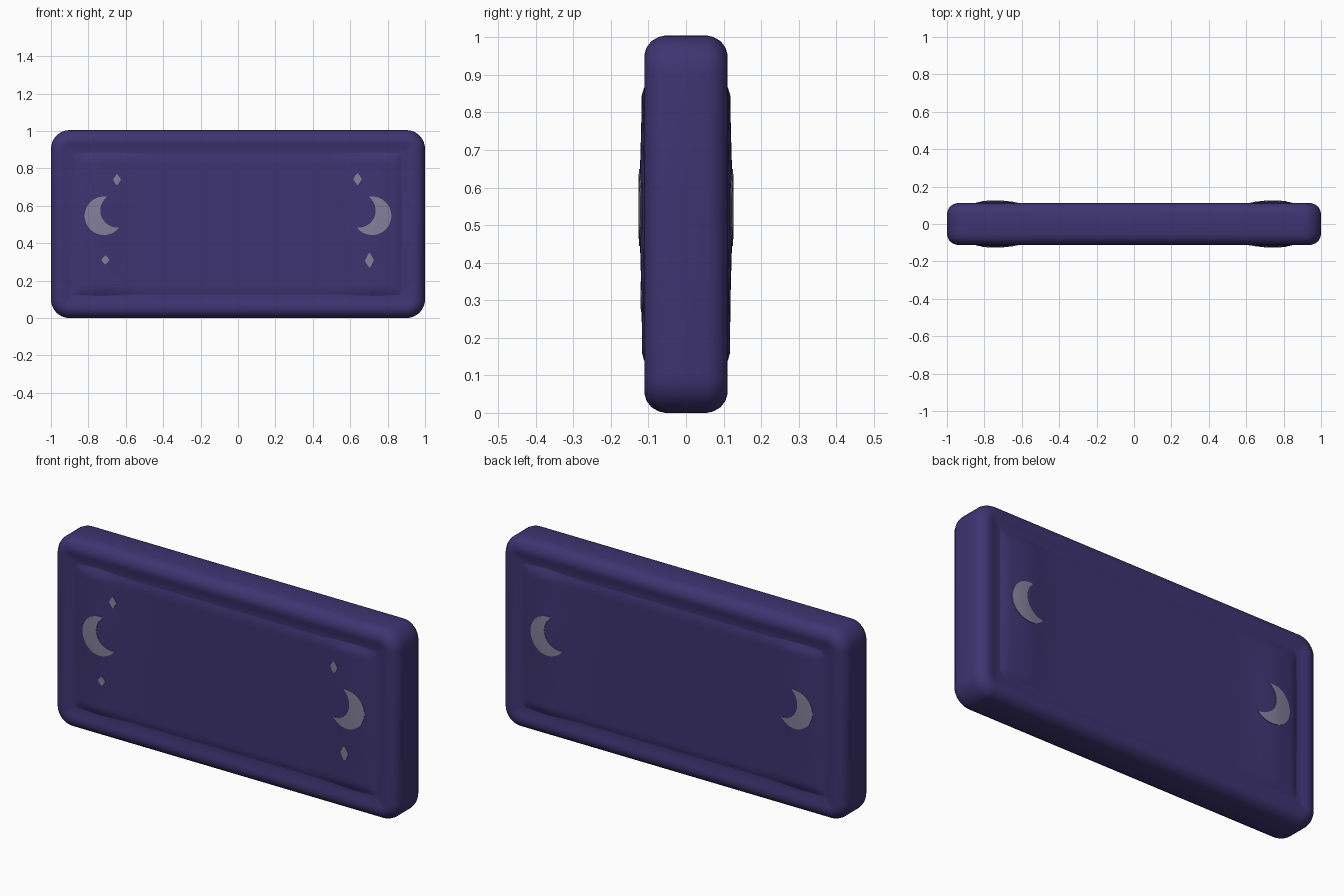
import bpy, bmesh, math

if "Cube" in bpy.data.objects:
    bpy.data.objects.remove(bpy.data.objects["Cube"])

HX, HZ, CZ = 1.0, 0.5025, 0.5025   # half width, half height, centre height


def material(name, rgb):
    m = bpy.data.materials.new(name)
    m.diffuse_color = (*rgb, 1)
    m.use_nodes = True
    m.node_tree.nodes["Principled BSDF"].inputs["Base Color"].default_value = m.diffuse_color
    return m


PURPLE = material("deep purple", (0.048, 0.034, 0.165))
GREY = material("pale lilac grey", (0.235, 0.215, 0.325))


def finish(name, bm, mat, smooth=True):
    bmesh.ops.recalc_face_normals(bm, faces=bm.faces)
    me = bpy.data.meshes.new(name)
    bm.to_mesh(me)
    bm.free()
    for p in me.polygons:
        p.use_smooth = smooth
    me.materials.append(mat)
    ob = bpy.data.objects.new(name, me)
    bpy.context.collection.objects.link(ob)
    return ob


def smoothstep(t):
    t = max(0.0, min(1.0, t))
    return t * t * (3 - 2 * t)


def height(x, z):
    """Distance of the puffy panel surface from the middle plane."""
    edge = min(0.9 - abs(x), 0.403 - abs(z - CZ))
    bulge = math.exp(-((abs(x) - 0.74) / 0.12) ** 2)
    bulge *= 0.6 + 0.4 * math.exp(-((z - 0.55) / 0.2) ** 2)
    return 0.095 + smoothstep(edge / 0.06) * (0.012 + 0.017 * bulge)


# Rounded slab with a soft rim and shallow groove: stacked rounded rectangles
half = [(0, 0.055), (0.004, 0.073), (0.015, 0.092), (0.032, 0.105),
        (0.052, 0.111), (0.072, 0.109), (0.09, 0.104), (0.11, 0.101), (0.13, 0.1)]
profile = [(d, -y) for d, y in reversed(half)] + half
bm = bmesh.new()
loops = []
for d, y in profile:
    r = max(0.1 - d, 0.015)
    ring = []
    for q, (sx, sz) in enumerate([(1, 1), (-1, 1), (-1, -1), (1, -1)]):
        for k in range(9):
            a = math.pi / 2 * (q + k / 8)
            ring.append(bm.verts.new((sx * (HX - d - r) + r * math.cos(a), y,
                                      CZ + sz * (HZ - d - r) + r * math.sin(a))))
    loops.append(ring)
for a, b in zip(loops, loops[1:]):
    for i in range(len(a)):
        j = (i + 1) % len(a)
        bm.faces.new((a[i], a[j], b[j], b[i]))
bm.faces.new(loops[0])
bm.faces.new(loops[-1])
finish("slab_body", bm, PURPLE)


# Puffy panels on both broad faces
def panel(name, side):
    bm = bmesh.new()
    nx, nz = 90, 40
    grid = []
    for i in range(nx + 1):
        x = -0.9 + 1.8 * i / nx
        zs = [CZ - 0.403 + 0.806 * k / nz for k in range(nz + 1)]
        grid.append([bm.verts.new((x, side * height(x, z), z)) for z in zs])
    for i in range(nx):
        for k in range(nz):
            bm.faces.new((grid[i][k], grid[i + 1][k], grid[i + 1][k + 1], grid[i][k + 1]))
    bmesh.ops.recalc_face_normals(bm, faces=bm.faces)
    if bm.faces[:][0].normal.y * side < 0:
        bmesh.ops.reverse_faces(bm, faces=bm.faces)
    me = bpy.data.meshes.new(name)
    bm.to_mesh(me)
    bm.free()
    for p in me.polygons:
        p.use_smooth = True
    me.materials.append(PURPLE)
    bpy.context.collection.objects.link(bpy.data.objects.new(name, me))


panel("front_panel", -1)
panel("back_panel", 1)


# Thin decal plate draped over a panel, spanned between two matching curves
def decal(name, inner, outer, side, steps=6):
    bm = bmesh.new()
    layers = []
    for lift in (0.003, -0.004):
        rows = []
        for (x0, z0), (x1, z1) in zip(inner, outer):
            row = []
            for s in range(steps + 1):
                t = s / steps
                x, z = x0 + (x1 - x0) * t, z0 + (z1 - z0) * t
                row.append(bm.verts.new((x, side * (height(x, z) + lift), z)))
            rows.append(row)
        layers.append(rows)
        for a, b in zip(rows, rows[1:]):
            for s in range(steps):
                bm.faces.new((a[s], a[s + 1], b[s + 1], b[s]))
    # side walls
    n = len(inner)
    rim = [(i, 0) for i in range(n)] + [(n - 1, s) for s in range(1, steps + 1)]
    rim += [(i, steps) for i in range(n - 2, -1, -1)] + [(0, s) for s in range(steps - 1, 0, -1)]
    top, low = layers
    for (i, s), (j, t) in zip(rim, rim[1:] + rim[:1]):
        bm.faces.new((top[i][s], top[j][t], low[j][t], low[i][s]))
    bmesh.ops.remove_doubles(bm, verts=bm.verts, dist=0.00005)
    finish(name, bm, GREY, smooth=False)


def arc(cx, cz, r, a0, a1, sx, n=32):
    pts = []
    for i in range(n + 1):
        a = math.radians(a0 + (a1 - a0) * i / n)
        pts.append((sx * (cx + r * math.cos(a)), cz + r * math.sin(a)))
    return pts


# Crescent moons, left and right, front and back
for side, face in ((-1, "front"), (1, "back")):
    for sx, hand in ((1, "left"), (-1, "right")):
        decal(f"{face}_{hand}_moon",
              arc(-0.645, 0.575, 0.091, 126, 275, sx),
              arc(-0.717, 0.547, 0.103, 80, 322, sx), side)

# Small sparkles on the front
for name, cx, cz, w, h in (("left_upper_star", -0.647, 0.740, 0.021, 0.031),
                           ("left_lower_star", -0.709, 0.311, 0.022, 0.025),
                           ("right_upper_star", 0.639, 0.743, 0.023, 0.033),
                           ("right_lower_star", 0.703, 0.309, 0.024, 0.041)):
    pts = []
    for k in range(9):
        a = math.pi / 4 * k
        f = 1 if k % 2 == 0 else 0.76
        pts.append((cx + f * w * math.cos(a), cz + f * h * math.sin(a)))
    # upper and lower halves share the left and right tips
    decal(name, pts[0:5], [pts[0], pts[7], pts[6], pts[5], pts[4]], -1, 3)
